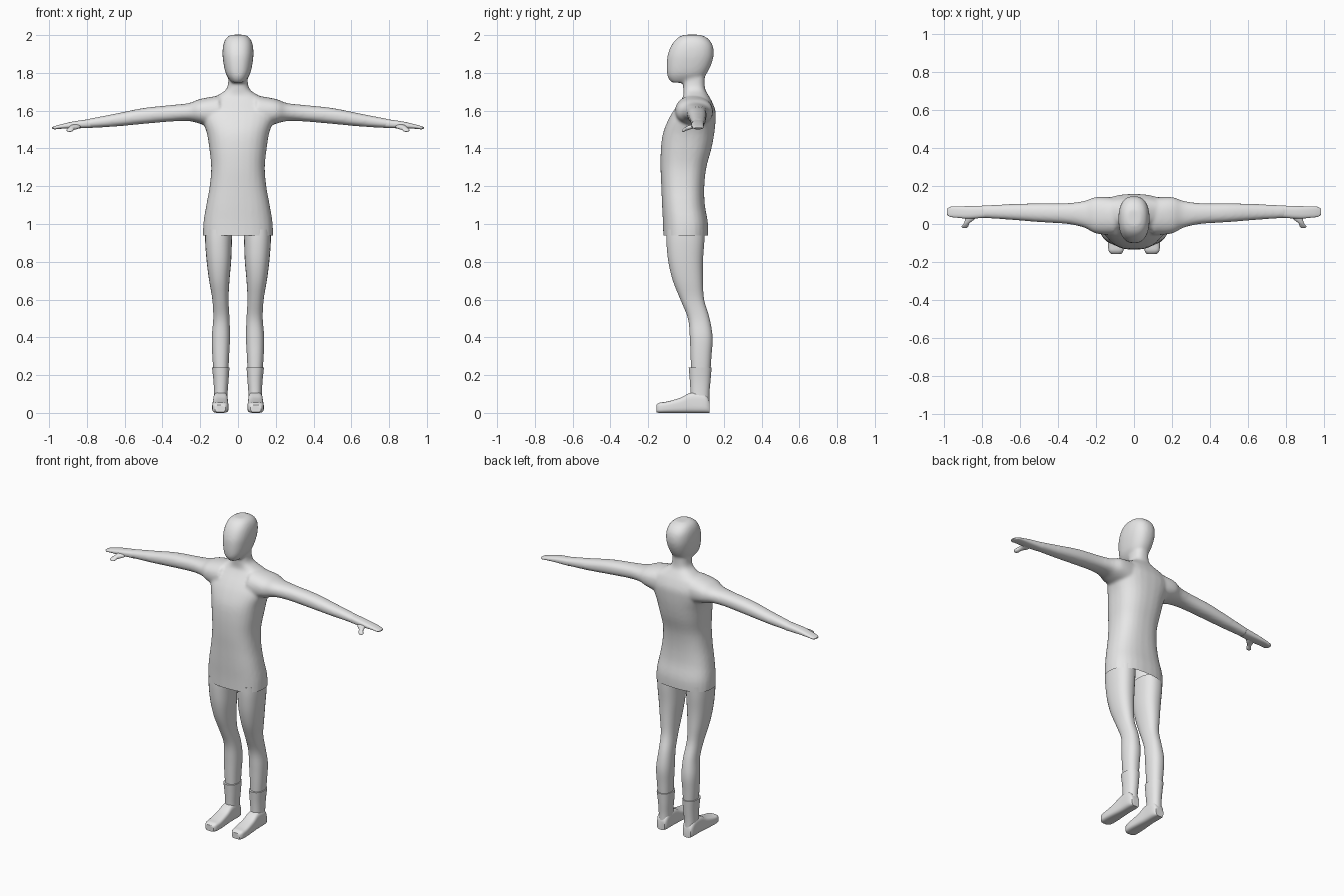
import bpy
import bmesh
from math import cos, sin, pi, radians
from mathutils import Vector

default_cube = bpy.data.objects.get("Cube")
if default_cube:
    bpy.data.objects.remove(default_cube, do_unlink=True)

# One plain grey for the whole figure
grey = bpy.data.materials.new("plain_grey")
grey.use_nodes = True
colour = (0.8, 0.8, 0.8, 1)
grey.diffuse_color = colour
grey.node_tree.nodes["Principled BSDF"].inputs["Base Color"].default_value = colour


def smooth_rings(rings, steps=4):
    """Add in-between rings along a Catmull-Rom spline."""
    result = []
    last = len(rings) - 1
    for i in range(last):
        before, start = rings[max(i - 1, 0)], rings[i]
        end, after = rings[i + 1], rings[min(i + 2, last)]
        for step in range(steps):
            t = step / steps
            result.append([
                b + (c - a) * t / 2
                + (a - 2.5 * b + 2 * c - d / 2) * t * t
                + (1.5 * (b - c) + (d - a) / 2) * t ** 3
                for a, b, c, d in zip(before, start, end, after)])
    result.append(rings[last])
    return result


def place(axis, along, u, v, side):
    """Turn loft coordinates into a point, mirrored by side."""
    if axis == "x":
        point = (along, u, v)
    elif axis == "y":
        point = (u, along, v)
    else:
        point = (u, v, along)
    return Vector((point[0] * side, point[1], point[2]))


def loft(bm, rings, axis="z", power=2.3, side=1, count=28):
    """Skin rounded sections given as (along, u low, u high, v low, v high)."""
    loops = []
    for along, u_low, u_high, v_low, v_high in smooth_rings(rings):
        loop = []
        for k in range(count):
            angle = 2 * pi * (k + 0.5) / count
            c, s = cos(angle), sin(angle)
            cu = abs(c) ** (2 / power) * (1 if c > 0 else -1)
            sv = abs(s) ** (2 / power) * (1 if s > 0 else -1)
            u = (u_low + u_high) / 2 + cu * (u_high - u_low) / 2
            v = (v_low + v_high) / 2 + sv * (v_high - v_low) / 2
            loop.append(bm.verts.new(place(axis, along, u, v, side)))
        loops.append(loop)
    faces = [bm.faces.new(loops[0]), bm.faces.new(loops[-1])]
    for lower, upper in zip(loops, loops[1:]):
        for k in range(count):
            n = (k + 1) % count
            faces.append(bm.faces.new((lower[k], lower[n], upper[n], upper[k])))
    bmesh.ops.recalc_face_normals(bm, faces=faces)


def finish(bm, name, angle=45):
    """Make a smooth shaded object from the mesh."""
    mesh = bpy.data.meshes.new(name)
    bm.to_mesh(mesh)
    bm.free()
    mesh.materials.append(grey)
    obj = bpy.data.objects.new(name, mesh)
    bpy.context.collection.objects.link(obj)
    bpy.ops.object.select_all(action="DESELECT")
    obj.select_set(True)
    bpy.context.view_layer.objects.active = obj
    bpy.ops.object.shade_smooth_by_angle(angle=radians(angle))
    return obj


def symmetric(rings):
    """Expand (height, half width, front, back) to full sections."""
    return [(z, -w, w, front, back) for z, w, front, back in rings]


# Tunic, shoulders and neck
torso = symmetric([
    (.9, .185, -.12, .115), (1, .184, -.122, .117), (1.1, .168, -.127, .1),
    (1.2, .15, -.131, .097), (1.3, .142, -.135, .108), (1.4, .152, -.133, .135),
    (1.48, .165, -.122, .15), (1.55, .188, -.095, .157), (1.6, .19, -.066, .156),
    (1.65, .17, -.03, .137), (1.68, .11, -.014, .12), (1.72, .058, -.015, .1),
    (1.8, .05, -.02, .1)])

# Head with a forward chin
head = symmetric([
    (1.748, .03, -.075, .03), (1.77, .05, -.093, .085), (1.8, .066, -.101, .112),
    (1.85, .077, -.102, .136), (1.9, .082, -.096, .147), (1.95, .078, -.075, .14),
    (1.985, .062, -.045, .112), (2.002, .035, -.01, .075)])

# Arm from the shoulder, then the mitten hand
arm = [
    (.1, -.06, .14, 1.5, 1.68), (.2, -.05, .142, 1.53, 1.662),
    (.26, -.02, .122, 1.545, 1.64), (.35, 0, .11, 1.543, 1.63),
    (.5, .01, .109, 1.53, 1.614), (.65, .022, .105, 1.516, 1.584),
    (.8, .032, .098, 1.507, 1.555)]
hand = [
    (.78, .033, .097, 1.508, 1.556), (.87, .028, .094, 1.506, 1.543),
    (.94, .034, .093, 1.504, 1.527), (.97, .038, .09, 1.501, 1.518),
    (.985, .05, .08, 1.505, 1.512)]
thumb = [
    (.06, .83, .89, 1.51, 1.535), (.03, .835, .89, 1.503, 1.527),
    (.005, .865, .895, 1.495, 1.518), (-.012, .872, .908, 1.488, 1.506),
    (-.022, .882, .9, 1.489, 1.496)]

# Leg, boot shaft and foot
leg = [
    (.97, .03, .175, -.105, .1), (.9, .032, .174, -.104, .097),
    (.8, .036, .166, -.094, .09), (.7, .045, .153, -.07, .09),
    (.6, .05, .136, -.03, .096), (.5, .045, .131, .01, .125),
    (.4, .042, .139, .02, .141), (.3, .047, .136, .024, .135),
    (.2, .052, .128, .028, .128)]
boot_shaft = [
    (.24, .045, .138, .014, .136), (.17, .05, .13, .02, .13),
    (.1, .055, .127, .024, .124), (.03, .055, .127, .024, .124)]
foot = [
    (.125, .065, .12, 0, .06), (.1, .055, .13, 0, .1), (.03, .054, .131, 0, .108),
    (-.03, .052, .134, 0, .08), (-.1, .05, .137, 0, .06),
    (-.14, .055, .134, 0, .054), (-.157, .067, .122, .004, .042)]

# Blend the head, tunic and arms into one skin
bm = bmesh.new()
loft(bm, torso, power=2.5)
loft(bm, head, power=2.4)
for side in (1, -1):
    loft(bm, arm, "x", side=side)
rough = finish(bm, "upper_body_base")
remesh = rough.modifiers.new("Blend", "REMESH")
remesh.mode = "VOXEL"
remesh.voxel_size = 0.008
relax = rough.modifiers.new("Relax", "SMOOTH")
relax.factor = 0.5
relax.iterations = 10
bm = bmesh.new()
bm.from_object(rough, bpy.context.evaluated_depsgraph_get())
bpy.data.objects.remove(rough, do_unlink=True)

# Cut a crisp hem and close it
cut = bmesh.ops.bisect_plane(
    bm, geom=bm.verts[:] + bm.edges[:] + bm.faces[:],
    plane_co=(0, 0, 0.94), plane_no=(0, 0, 1), clear_inner=True)
hem = [e for e in cut["geom_cut"] if isinstance(e, bmesh.types.BMEdge)]
bmesh.ops.holes_fill(bm, edges=hem)
finish(bm, "tunic_head_and_arms")

# Paired limbs
for side, label in ((1, "left"), (-1, "right")):
    bm = bmesh.new()
    loft(bm, hand, "x", power=2.6, side=side)
    loft(bm, thumb, "y", side=side, count=16)
    finish(bm, label + "_hand")
    bm = bmesh.new()
    loft(bm, leg, side=side)
    finish(bm, label + "_leg")
    bm = bmesh.new()
    loft(bm, boot_shaft, side=side)
    loft(bm, foot, "y", power=3.6, side=side)
    finish(bm, label + "_boot")
